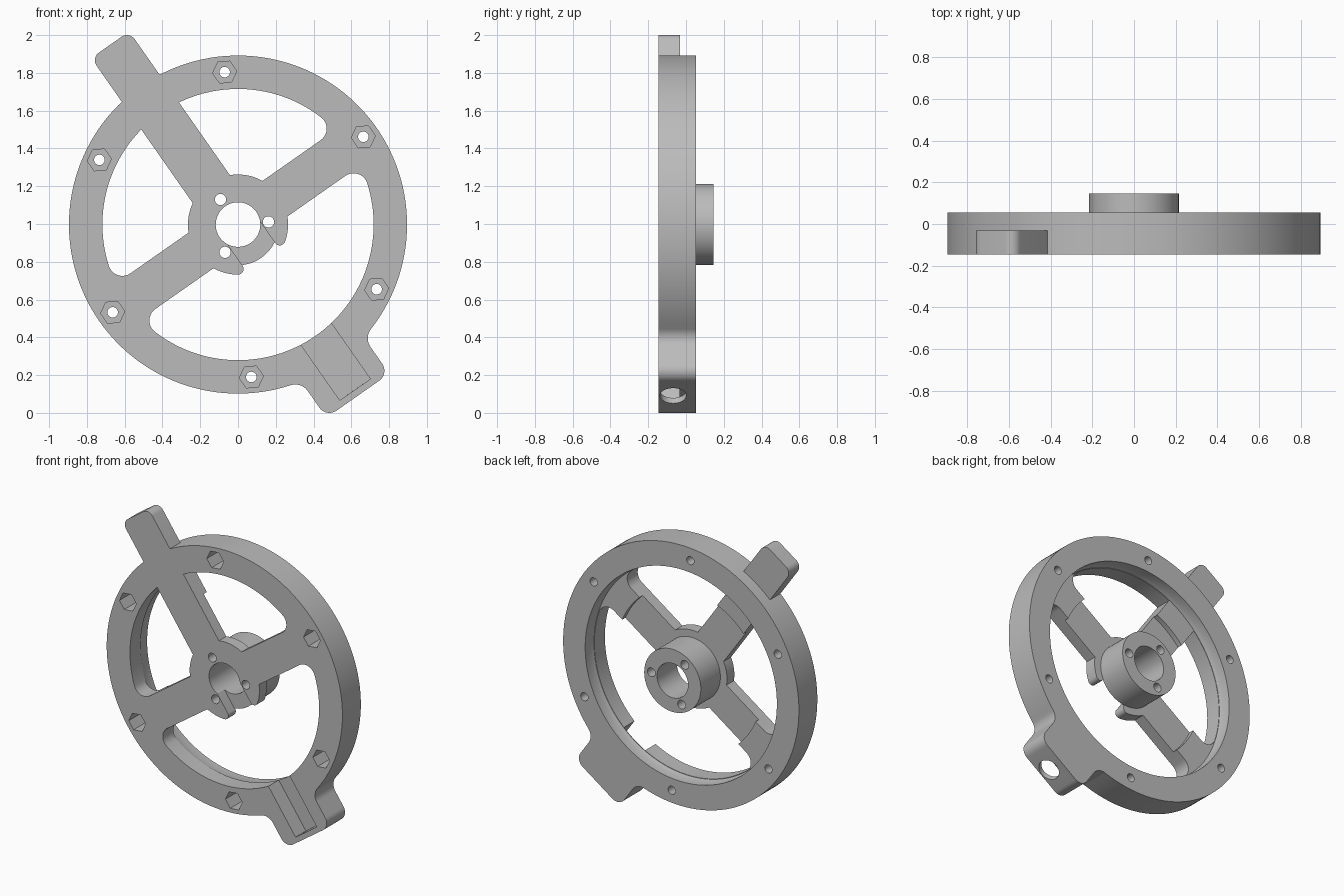
import bpy, bmesh
from math import asin, atan2, cos, pi, radians, sin, sqrt

TILT = radians(35)            # the whole wheel is turned about its axle
AXLE = 0.997                  # axle height
FRONT, BACK = -0.146, 0.054   # rim faces
THIN, THICK = -0.066, -0.032  # back faces of the arms
R_OUT, R_IN, R_HUB = 0.895, 0.718, 0.265
ARM, ARM_LEFT = 0.115, 0.131  # half widths of arms
STEP = 0.55                   # radius where arms get thicker

if "Cube" in bpy.data.objects:
    bpy.data.objects.remove(bpy.data.objects["Cube"])

grey = bpy.data.materials.new("plain_grey")
grey.use_nodes = True
grey.diffuse_color = (0.5, 0.5, 0.5, 1)
grey.node_tree.nodes["Principled BSDF"].inputs["Base Color"].default_value = (0.5, 0.5, 0.5, 1)


def arc(cu, cv, r, a0, a1, n=10):
    """Points on an arc, angles in radians."""
    return [(cu + r * cos(a0 + (a1 - a0) * i / n), cv + r * sin(a0 + (a1 - a0) * i / n))
            for i in range(n + 1)]


def circle(r, n=48, cu=0, cv=0, start=0):
    return arc(cu, cv, r, start, start + 2 * pi * (n - 1) / n, n - 1)


def mirrored(half):
    """Close an outline symmetric about u = 0."""
    return half + [(-u, v) for u, v in reversed(half)]


def loft(name, outline, levels):
    """Stack scaled copies of an outline along y; levels are (y, scale)."""
    bm = bmesh.new()
    # Drop repeated points where arcs meet
    points = [p for p, q in zip(outline, outline[1:] + outline[:1])
              if abs(p[0] - q[0]) + abs(p[1] - q[1]) > 1e-5]
    rows = []
    for y, k in levels:
        rows.append([bm.verts.new(((u * cos(TILT) - v * sin(TILT)) * k, y,
                                   AXLE + (u * sin(TILT) + v * cos(TILT)) * k)) for u, v in points])
    n = len(points)
    for a, b in zip(rows, rows[1:]):
        for i in range(n):
            bm.faces.new((a[i], a[(i + 1) % n], b[(i + 1) % n], b[i]))
    bm.faces.new(rows[0])
    bm.faces.new(rows[-1])
    bmesh.ops.recalc_face_normals(bm, faces=bm.faces)
    mesh = bpy.data.meshes.new(name)
    bm.to_mesh(mesh)
    bm.free()
    mesh.materials.append(grey)
    ob = bpy.data.objects.new(name, mesh)
    bpy.context.collection.objects.link(ob)
    return ob


def prism(name, outline, y0, y1):
    return loft(name, outline, [(y0, 1), (y1, 1)])


def combine(body, tool, operation="DIFFERENCE"):
    bpy.context.view_layer.objects.active = body
    mod = body.modifiers.new("boolean", "BOOLEAN")
    mod.operation, mod.solver, mod.object = operation, "EXACT", tool
    bpy.ops.object.modifier_apply(modifier=mod.name)
    bpy.data.objects.remove(tool)


# Solid wheel with the socket lug below, rounded and filleted into the rim
f, w, low, c = 0.08, 0.203, -1.106, 0.065
fv = -sqrt((R_OUT + f) ** 2 - (w + f) ** 2)
half = arc(0, 0, R_OUT, pi / 2, atan2(fv, w + f), 64)
half += arc(w + f, fv, f, atan2(-fv, -w - f), pi) + arc(w - c, low + c, c, 0, -pi / 2)
wheel = prism("wheel_frame", mirrored(half), FRONT, BACK)

# Tab running out past the rim
tip, c = 1.168, 0.05
tab = [(-ARM_LEFT, 0.82), (ARM, 0.82)] + arc(ARM - c, tip - c, c, 0, pi / 2)
tab += arc(c - ARM_LEFT, tip - c, c, pi / 2, pi)
combine(wheel, prism("tab", tab, FRONT, THICK), "UNION")

# Hollow back with a filleted floor, then a deeper round recess around the hub
combine(wheel, loft("back_recess", circle(1, 128), [(THICK, 0.721), (-0.018, 0.724),
                                                    (-0.004, 0.728), (0.1, 0.728)]))
combine(wheel, prism("hub_recess", circle(STEP, 96), THIN, 0.1))

# Windows between the arms, with rounded corners where side arms meet the rim
f = 0.075
fu = sqrt((R_IN - f) ** 2 - (ARM + f) ** 2)
corner = atan2(ARM + f, fu)
root = asin(ARM / R_HUB)
for side, width in ((1, ARM), (-1, ARM_LEFT)):
    window = arc(0, 0, R_HUB, root, pi / 2 - asin(width / R_HUB))
    window += arc(0, 0, R_IN, pi / 2 - asin(width / R_IN), corner, 24)
    window += arc(fu, ARM + f, f, corner, -pi / 2)
    combine(wheel, prism("upper_window", [(side * u, v) for u, v in window], -0.3, 0.2))

# Lower window, running up into the hub as a slot between two rounded hooks
s, h = 0.105, 0.03
hv = -sqrt((R_HUB - h) ** 2 - (s + h) ** 2)
hook = atan2(hv, s + h)
half = [(s, -0.03)] + arc(s + h, hv, h, pi, 2 * pi + hook) + arc(0, 0, R_HUB, hook, -root)
half += arc(fu, -ARM - f, f, pi / 2, -corner) + arc(0, 0, R_IN, -corner, -pi / 2, 32)
combine(wheel, prism("lower_window", mirrored(half), -0.3, 0.2))

# Hub barrel, with axle hole and pin holes through barrel and plate
barrel = prism("hub_barrel", circle(0.215, 96), THIN - 0.004, 0.146)
for body in (wheel, barrel):
    combine(body, prism("axle_hole", circle(0.118, 64), -0.3, 0.3))
    for deg in (90, 210, 330):
        t = radians(deg)
        combine(body, prism("pin_hole", circle(0.03, 24, 0.162 * cos(t), 0.162 * sin(t)), -0.3, 0.3))

# Bolt holes with deep hexagonal nut recesses
for i in range(6):
    u, v = 0.81 * cos(i * pi / 3), 0.81 * sin(i * pi / 3)
    combine(wheel, prism("bolt_hole", circle(0.028, 24, u, v), -0.3, 0.3))
    combine(wheel, prism("nut_recess", circle(0.064, 6, u, v, pi / 6), -0.2, -0.01))

# Socket pocket, open to the front and the bore
combine(wheel, prism("pocket", [(-0.092, -0.6), (0.105, -0.6), (0.105, -1.0715), (-0.092, -1.0715)],
                     -0.2, -0.034))

# Round hole through the end wall of the lug
reach = 1.1312
bpy.ops.mesh.primitive_cylinder_add(vertices=48, radius=0.07, depth=0.12,
                                    location=(reach * sin(TILT), -0.068, AXLE - reach * cos(TILT)),
                                    rotation=(0, -TILT, 0))
combine(wheel, bpy.context.object)

# Smooth curved walls, crisp edges
bpy.ops.object.select_all(action="DESELECT")
for body in (wheel, barrel):
    body.select_set(True)
bpy.context.view_layer.objects.active = wheel
bpy.ops.object.shade_smooth_by_angle(angle=radians(25))
